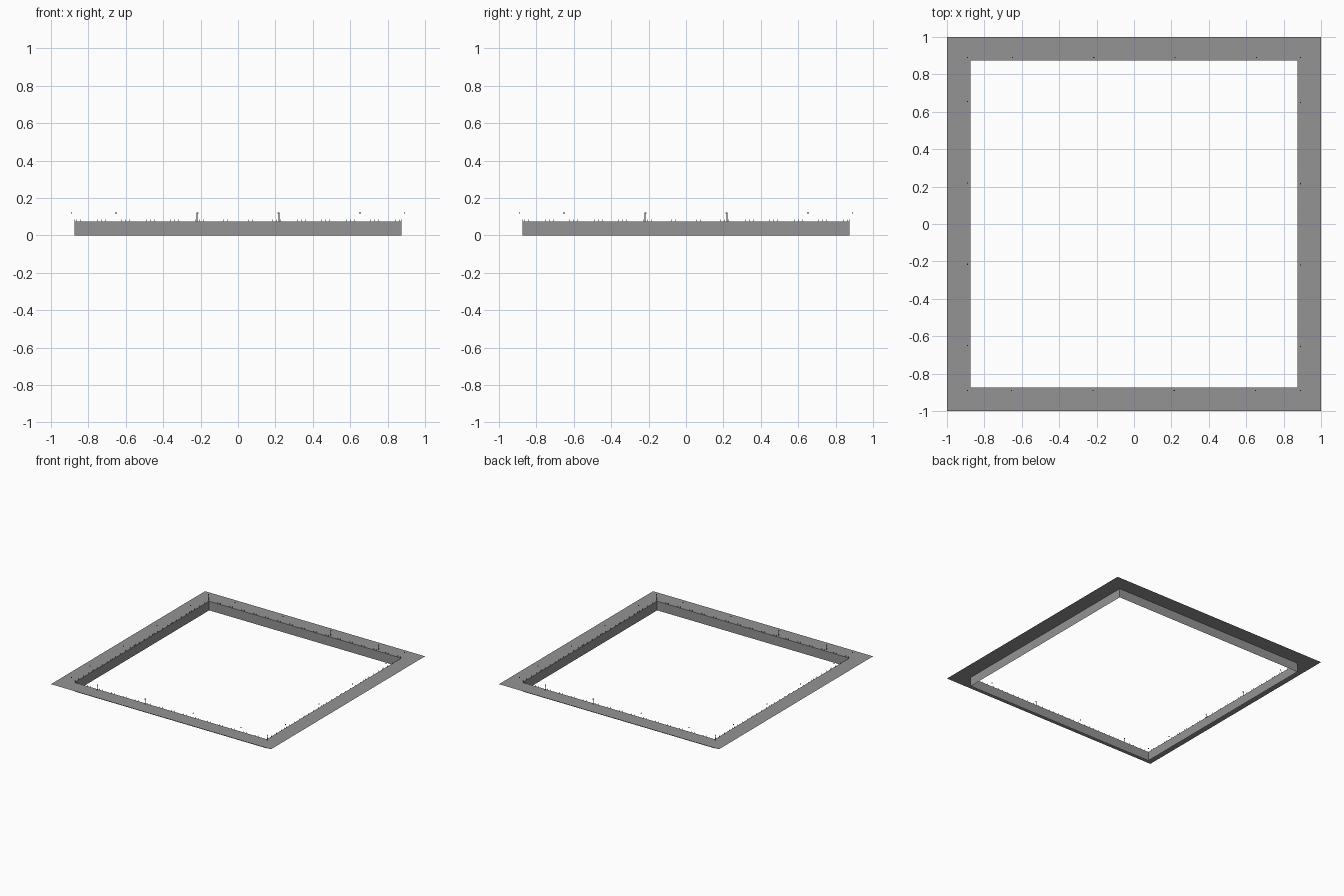
import bpy
import bmesh
from math import pi
from mathutils import Matrix, Vector

cube = bpy.data.objects.get("Cube")
if cube:
    bpy.data.objects.remove(cube, do_unlink=True)

TOP = 0.075      # height of the paving
HOLE = 0.873     # half width of the opening
LAMP_LINE = 0.89
LAMP_TOP = 0.122


def material(name, value):
    mat = bpy.data.materials.new(name)
    colour = (value, value, value, 1)
    mat.use_nodes = True
    mat.diffuse_color = colour
    mat.node_tree.nodes["Principled BSDF"].inputs["Base Color"].default_value = colour
    return mat


def finish(name, bm, mat):
    mesh = bpy.data.meshes.new(name)
    bm.to_mesh(mesh)
    bm.free()
    mesh.materials.append(mat)
    obj = bpy.data.objects.new(name, mesh)
    bpy.context.collection.objects.link(obj)
    return obj


def square_strip(name, first, second, mat):
    """Join two square loops, each given as (half width, height)."""
    bm = bmesh.new()
    loops = [[bm.verts.new((sx * half, sy * half, z))
              for sx, sy in ((-1, -1), (1, -1), (1, 1), (-1, 1))]
             for half, z in (first, second)]
    a, b = loops
    for i in range(4):
        j = (i + 1) % 4
        bm.faces.new((a[i], a[j], b[j], b[i]))
    return finish(name, bm, mat)


def add_box(bm, centre, size):
    bmesh.ops.create_cube(bm, size=1, matrix=Matrix.Translation(centre)
                          @ Matrix.Diagonal((*size, 1)))


def around(points):
    """Repeat points of the front side on all four sides."""
    for side in range(4):
        turn = Matrix.Rotation(side * pi / 2, 3, 'Z')
        for p in points:
            yield turn @ Vector(p)


stone = material("grey stone", 0.295)
metal = material("dark grey metal", 0.12)

# Flat paving and the retaining wall hanging from its inner edge
square_strip("paving", (1, TOP), (HOLE, TOP), stone)
square_strip("inner_wall", (HOLE, TOP), (HOLE, 0), stone)

# Short railing posts along the opening
bm = bmesh.new()
count = 80
step = 2 * HOLE / count
posts = [(-HOLE + (i + 0.5) * step, -HOLE - 0.002, TOP + 0.005) for i in range(count)]
for p in around(posts):
    add_box(bm, p, (0.0012, 0.0012, 0.01))
finish("railing_posts", bm, metal)

# Lamp posts with small heads, one at each corner and four on each side
bm = bmesh.new()
for p in around([(x, -LAMP_LINE, 0) for x in (-LAMP_LINE, -0.655, -0.22, 0.215, 0.65)]):
    height = LAMP_TOP - TOP
    add_box(bm, p + Vector((0, 0, TOP + height / 2)), (0.0015, 0.0015, height))
    add_box(bm, p + Vector((0, 0, LAMP_TOP - 0.003)), (0.006, 0.006, 0.006))
finish("lamp_posts", bm, metal)
